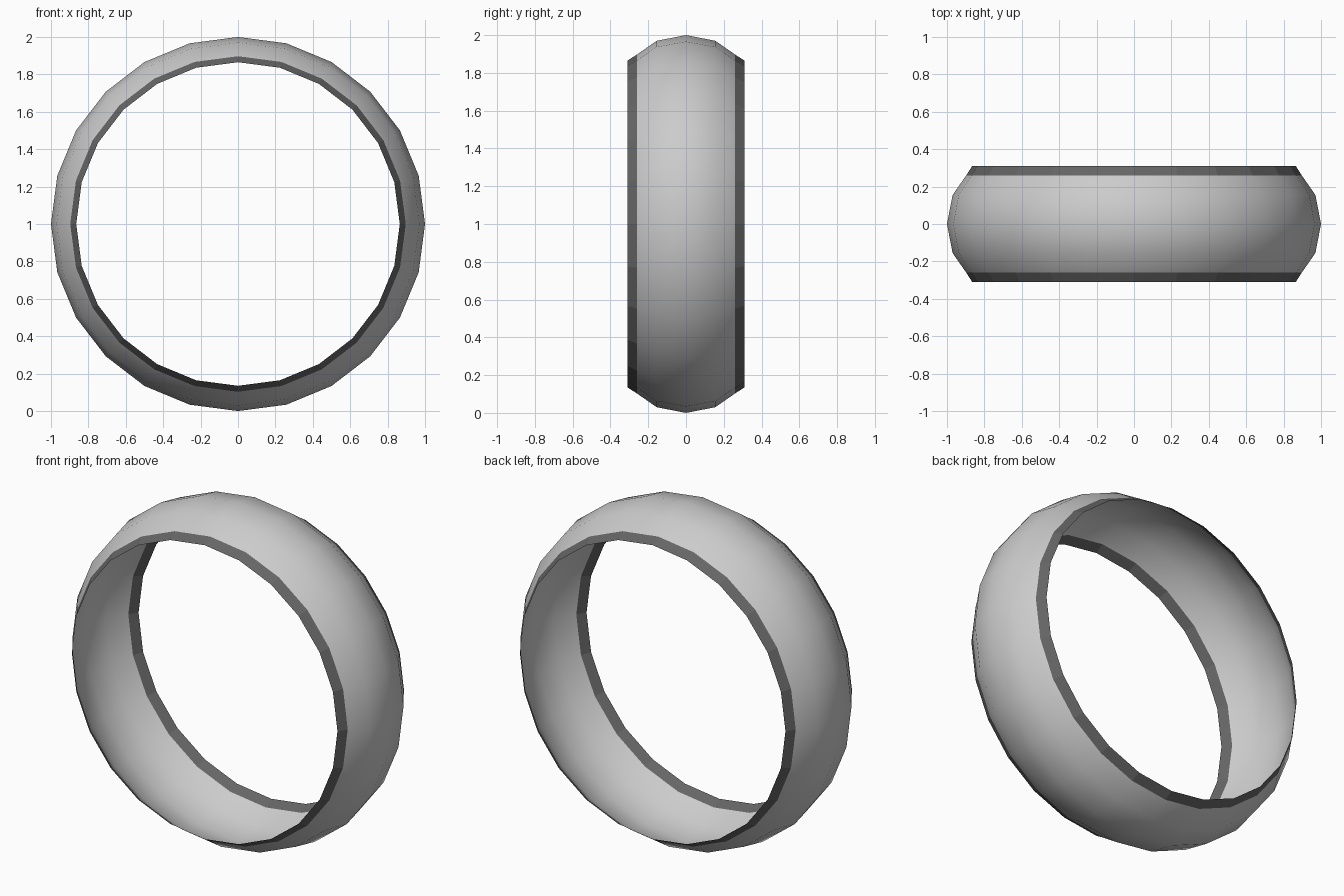
import bpy
import bmesh
from math import cos, sin, tau

cube = bpy.data.objects.get("Cube")
if cube:
    bpy.data.objects.remove(cube, do_unlink=True)


def make_material(name, value):
    mat = bpy.data.materials.new(name)
    mat.use_nodes = True
    colour = (value, value, value, 1.0)
    mat.diffuse_color = colour
    mat.node_tree.nodes["Principled BSDF"].inputs["Base Color"].default_value = colour
    return mat


SEGMENTS = 24
# Half cross-section of the band: (distance from middle, radius)
HALF = [(0.0, 1.0), (0.155, 0.97), (0.26, 0.897), (0.31, 0.865)]
profile = [(-y, r) for y, r in reversed(HALF[1:])] + HALF

# Ring band: thin open sheet swept around the y axis
bm = bmesh.new()
loops = []
for y, r in profile:
    angles = [tau * i / SEGMENTS for i in range(SEGMENTS)]
    loops.append([bm.verts.new((r * cos(a), y, 1 + r * sin(a))) for a in angles])

last = len(loops) - 2
for k in range(last + 1):
    a, b = loops[k], loops[k + 1]
    is_rim = k in (0, last)
    for i in range(SEGMENTS):
        j = (i + 1) % SEGMENTS
        face = bm.faces.new((a[i], b[i], b[j], a[j]))
        # Flat dark rims at both edges, smooth light band between
        face.material_index = int(is_rim)
        face.smooth = not is_rim

mesh = bpy.data.meshes.new("ring_band")
bm.to_mesh(mesh)
bm.free()
mesh.materials.append(make_material("light grey", 0.6))
mesh.materials.append(make_material("dark grey", 0.13))
ring = bpy.data.objects.new("ring_band", mesh)
bpy.context.collection.objects.link(ring)
